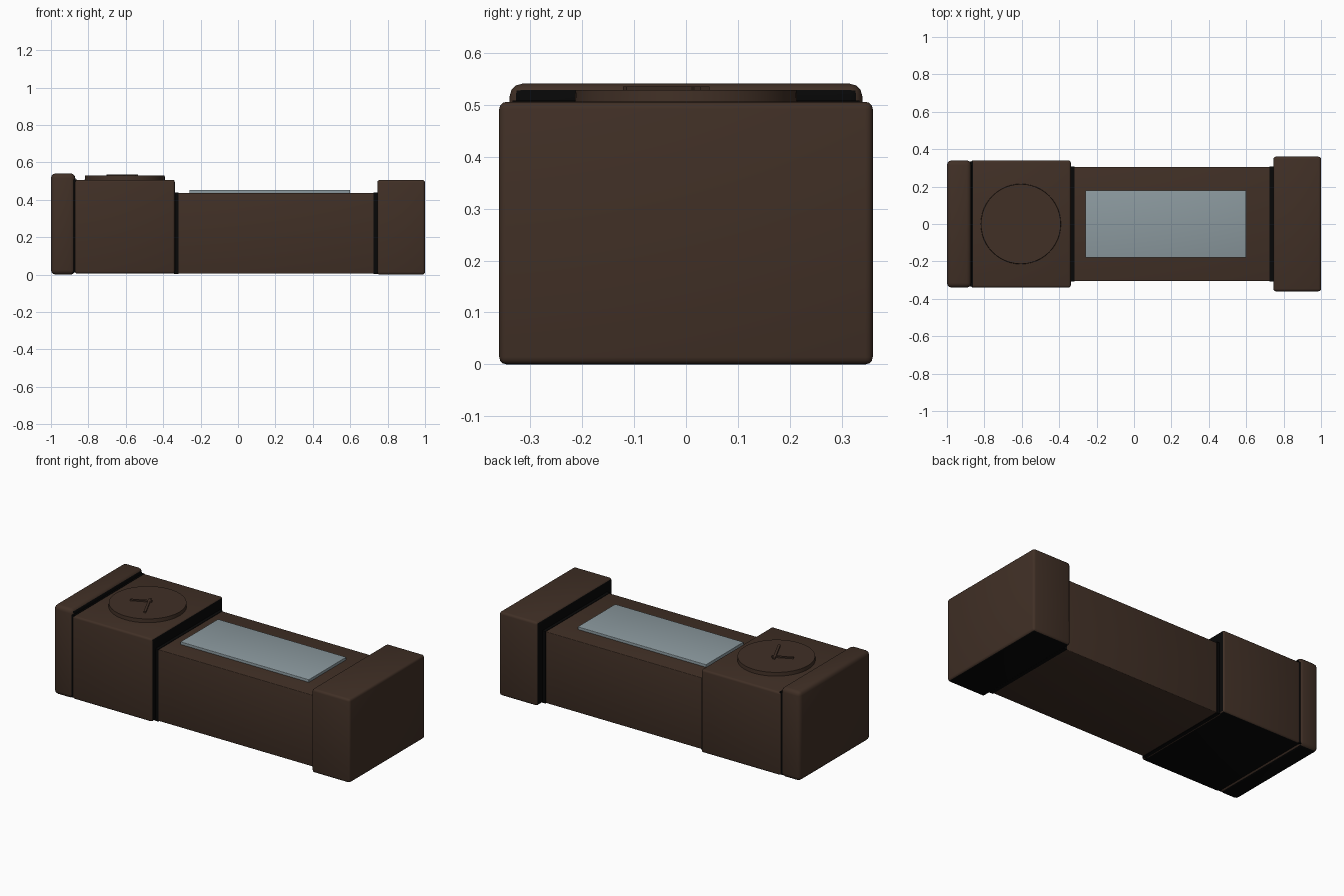
import bpy, bmesh, math

if "Cube" in bpy.data.objects:
    bpy.data.objects.remove(bpy.data.objects["Cube"])

def material(name, rgb):
    m = bpy.data.materials.new(name)
    m.diffuse_color = (*rgb, 1)
    m.use_nodes = True
    m.node_tree.nodes["Principled BSDF"].inputs["Base Color"].default_value = m.diffuse_color
    return m

BROWN = material("dark brown", (0.052, 0.029, 0.019))
BLACK = material("black", (0.002, 0.002, 0.002))
GLASS = material("grey blue glass", (0.26, 0.32, 0.345))

def finish(name, bm, mats, dark=None):
    """Make an object; faces whose normal passes the dark rule use the second material."""
    bm.normal_update()
    for f in bm.faces:
        if dark and dark(f.normal):
            f.material_index = 1
    me = bpy.data.meshes.new(name)
    bm.to_mesh(me)
    bm.free()
    for m in mats:
        me.materials.append(m)
    ob = bpy.data.objects.new(name, me)
    bpy.context.collection.objects.link(ob)
    bpy.ops.object.select_all(action='DESELECT')
    bpy.context.view_layer.objects.active = ob
    ob.select_set(True)
    bpy.ops.object.shade_smooth_by_angle(angle=math.radians(30))
    return ob

def box(name, x, y, z, mats, bevel=0.0, dark=None):
    """Box from (min, max) ranges with optional rounded edges."""
    bm = bmesh.new()
    bmesh.ops.create_cube(bm, size=1)
    for v in bm.verts:
        v.co = [r[0] if c < 0 else r[1] for c, r in zip(v.co, (x, y, z))]
    if bevel:
        bmesh.ops.bevel(bm, geom=bm.edges[:], offset=bevel, segments=3,
                        profile=0.5, affect='EDGES')
    return finish(name, bm, mats, dark)

inner_right = lambda n: n.x > 0.9 or n.z < -0.9
inner_left = lambda n: n.x < -0.9 or n.z < -0.9

# Main body and its two end blocks
box("body", (-0.36, 0.77), (-0.305, 0.305), (0.005, 0.437), [BROWN], 0.004)
box("end_plate", (-1.0, -0.87), (-0.34, 0.34), (0, 0.541), [BROWN, BLACK], 0.025, inner_right)
box("dial_block", (-0.872, -0.338), (-0.34, 0.34), (0.005, 0.507), [BROWN, BLACK], 0.012, inner_right)
box("end_cap", (0.745, 1.0), (-0.36, 0.36), (0, 0.506), [BROWN, BLACK], 0.014, inner_left)

# Black seams where the body meets the blocks
for name, x in (("left_seam", (-0.342, -0.318)), ("right_seam", (0.725, 0.75))):
    box(name, x, (-0.308, 0.308), (0.003, 0.439), [BLACK])
box("plate_seam", (-0.885, -0.86), (-0.334, 0.334), (0.01, 0.509), [BLACK])

# Glass panel on top
box("glass_panel", (-0.26, 0.60), (-0.18, 0.18), (0.43, 0.453), [GLASS], 0.003)

# Round dial
CX = -0.605
bm = bmesh.new()
bmesh.ops.create_cone(bm, cap_ends=True, segments=48, radius1=0.215, radius2=0.213, depth=0.03)
bmesh.ops.translate(bm, verts=bm.verts, vec=(CX, 0, 0.514))
finish("dial", bm, [BROWN])

# Dial hands
for name, a, b in (("long_hand", (-0.618, 0.042), (-0.542, -0.118)),
                   ("short_hand", (-0.70, -0.03), (-0.59, 0.022))):
    dx, dy = b[0] - a[0], b[1] - a[1]
    length = math.hypot(dx, dy)
    hand = box(name, (-length / 2, length / 2), (-0.007, 0.007), (-0.005, 0.005), [BROWN])
    hand.location = ((a[0] + b[0]) / 2, (a[1] + b[1]) / 2, 0.531)
    hand.rotation_euler.z = math.atan2(dy, dx)
